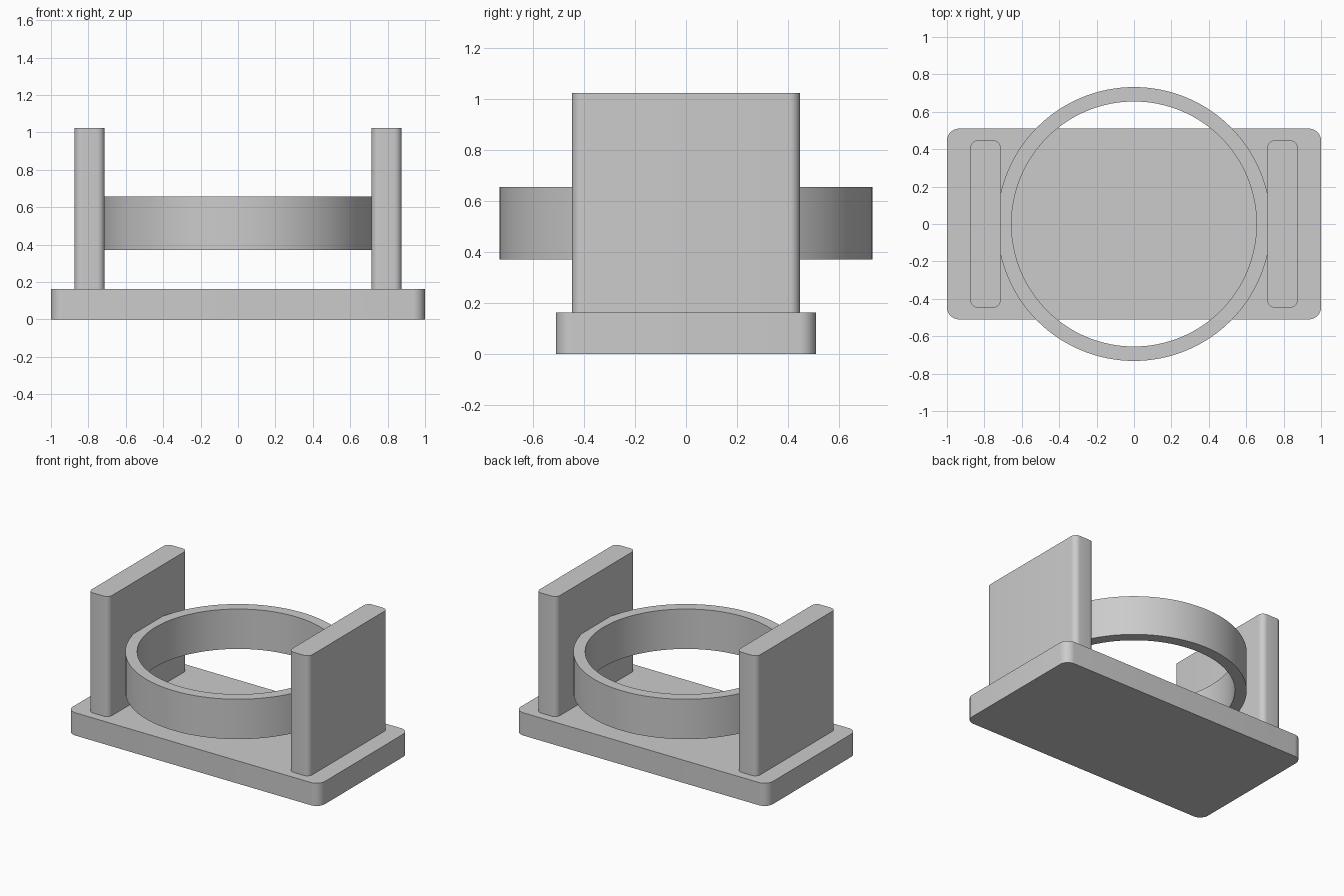
import bpy
import bmesh
from math import pi
from mathutils import Vector

cube = bpy.data.objects.get("Cube")
if cube:
    bpy.data.objects.remove(cube, do_unlink=True)

# Single grey material
grey = bpy.data.materials.new("light_grey")
grey.use_nodes = True
colour = (0.6, 0.6, 0.6, 1)
grey.diffuse_color = colour
grey.node_tree.nodes["Principled BSDF"].inputs["Base Color"].default_value = colour


def finish(name, bm):
    """Turn a bmesh into a named, smooth-shaded object with sharp edges kept."""
    bmesh.ops.recalc_face_normals(bm, faces=bm.faces)
    mesh = bpy.data.meshes.new(name)
    bm.to_mesh(mesh)
    bm.free()
    mesh.materials.append(grey)
    obj = bpy.data.objects.new(name, mesh)
    bpy.context.collection.objects.link(obj)
    bpy.ops.object.select_all(action="DESELECT")
    obj.select_set(True)
    bpy.context.view_layer.objects.active = obj
    bpy.ops.object.shade_smooth_by_angle(angle=pi / 6)
    return obj


def rounded_slab(name, x, width, depth, bottom, top, radius):
    """Box with rounded vertical edges."""
    bm = bmesh.new()
    bmesh.ops.create_cube(bm, size=1)
    bmesh.ops.scale(bm, vec=(width, depth, top - bottom), verts=bm.verts)
    bmesh.ops.translate(bm, vec=(x, 0, (top + bottom) / 2), verts=bm.verts)
    upright = [e for e in bm.edges
               if abs((e.verts[0].co - e.verts[1].co).normalized().z) > 0.9]
    bmesh.ops.bevel(bm, geom=upright, offset=radius, segments=8,
                    profile=0.5, affect="EDGES")
    return finish(name, bm)


def flat_ring(name, inner, outer, bottom, top, steps=128):
    """Rectangular section spun around the vertical axis."""
    bm = bmesh.new()
    section = [(inner, bottom), (outer, bottom), (outer, top), (inner, top)]
    verts = [bm.verts.new((r, 0, z)) for r, z in section]
    edges = [bm.edges.new((verts[i], verts[(i + 1) % 4])) for i in range(4)]
    bmesh.ops.spin(bm, geom=verts + edges, cent=Vector(), axis=(0, 0, 1),
                   angle=2 * pi, steps=steps)
    bmesh.ops.remove_doubles(bm, verts=bm.verts, dist=0.0001)
    return finish(name, bm)


# Base plate
BASE_TOP = 0.163
rounded_slab("base_plate", 0, 2, 1.02, 0, BASE_TOP, 0.065)

# Upright side walls
for side, sign in (("left", 1), ("right", -1)):
    rounded_slab(side + "_wall", sign * 0.794, 0.162, 0.894, BASE_TOP, 1.024, 0.04)

# Ring held between the walls
flat_ring("holder_ring", 0.655, 0.732, 0.37, 0.656)
